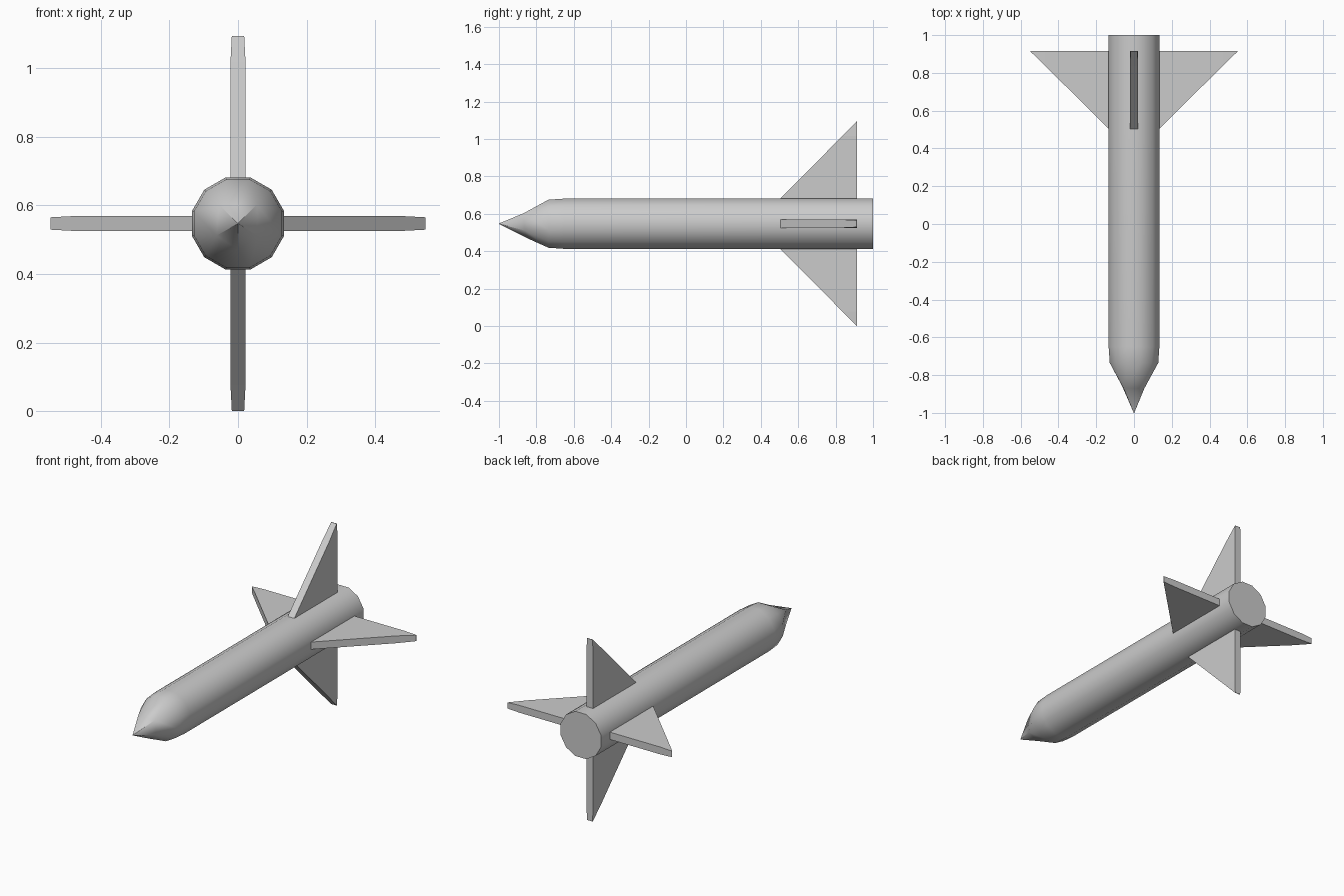
import bpy, bmesh
from math import radians, sin, cos
from mathutils import Vector, Matrix

if "Cube" in bpy.data.objects:
    bpy.data.objects.remove(bpy.data.objects["Cube"])

AXIS_Z = 0.547


def loft(name, rings, matrix, smooth=None):
    """Skin a list of equal-length rings, cap the ends and weld."""
    bm = bmesh.new()
    loops = [[bm.verts.new(p) for p in ring] for ring in rings]
    n = len(rings[0])
    for a, b in zip(loops, loops[1:]):
        for i in range(n):
            j = (i + 1) % n
            bm.faces.new((a[i], a[j], b[j], b[i]))
    bm.faces.new(loops[0])
    bm.faces.new(loops[-1])
    bmesh.ops.remove_doubles(bm, verts=bm.verts, dist=0.0005)
    bmesh.ops.recalc_face_normals(bm, faces=bm.faces)
    bm.transform(matrix)
    mesh = bpy.data.meshes.new(name)
    bm.to_mesh(mesh)
    bm.free()
    obj = bpy.data.objects.new(name, mesh)
    bpy.context.collection.objects.link(obj)
    if smooth:
        bpy.ops.object.select_all(action='DESELECT')
        obj.select_set(True)
        bpy.context.view_layer.objects.active = obj
        bpy.ops.object.shade_smooth_by_angle(angle=radians(smooth))
    return obj


# Twelve-sided body, with a slight shoulder at the front
def ring(y, r):
    return [Vector((r * cos(radians(15 + 30 * i)), y, r * sin(radians(15 + 30 * i))))
            for i in range(12)]


shoulder = ring(-0.735, 0.133)

# Nose: the shoulder narrows to a coarse five-sided point
nose_corners = [Vector(p) for p in (
    (0.055, -0.87, 0.055), (-0.055, -0.87, 0.055), (-0.062, -0.86, -0.035),
    (0, -0.85, -0.077), (0.058, -0.86, -0.037))]
nose_base = [min(nose_corners, key=lambda c: (c.xz.normalized() - p.xz.normalized()).length).copy()
             for p in shoulder]
tip_ring = [Vector((p.x * 0.01, -1.0, p.z * 0.01)) for p in shoulder]

lift = Matrix.Translation((0, 0, AXIS_Z))
loft("body", [ring(1.0, 0.139), ring(0.48, 0.139), ring(-0.65, 0.139),
              shoulder, nose_base, tip_ring], lift, smooth=35)

# Four triangular fins: (distance from axis, front y, back y, half thickness)
FIN = [(0.133, 0.503, 0.915, 0.022), (0.47, 0.837, 0.915, 0.022), (0.547, 0.912, 0.915, 0.018)]
fin_rows = [[(-t, y0, r), (t, y0, r), (t, y1, r), (-t, y1, r)] for r, y0, y1, t in FIN]
for k, side in enumerate(("top", "right", "bottom", "left")):
    loft(side + "_fin", fin_rows, lift @ Matrix.Rotation(radians(90 * k), 4, 'Y'))
